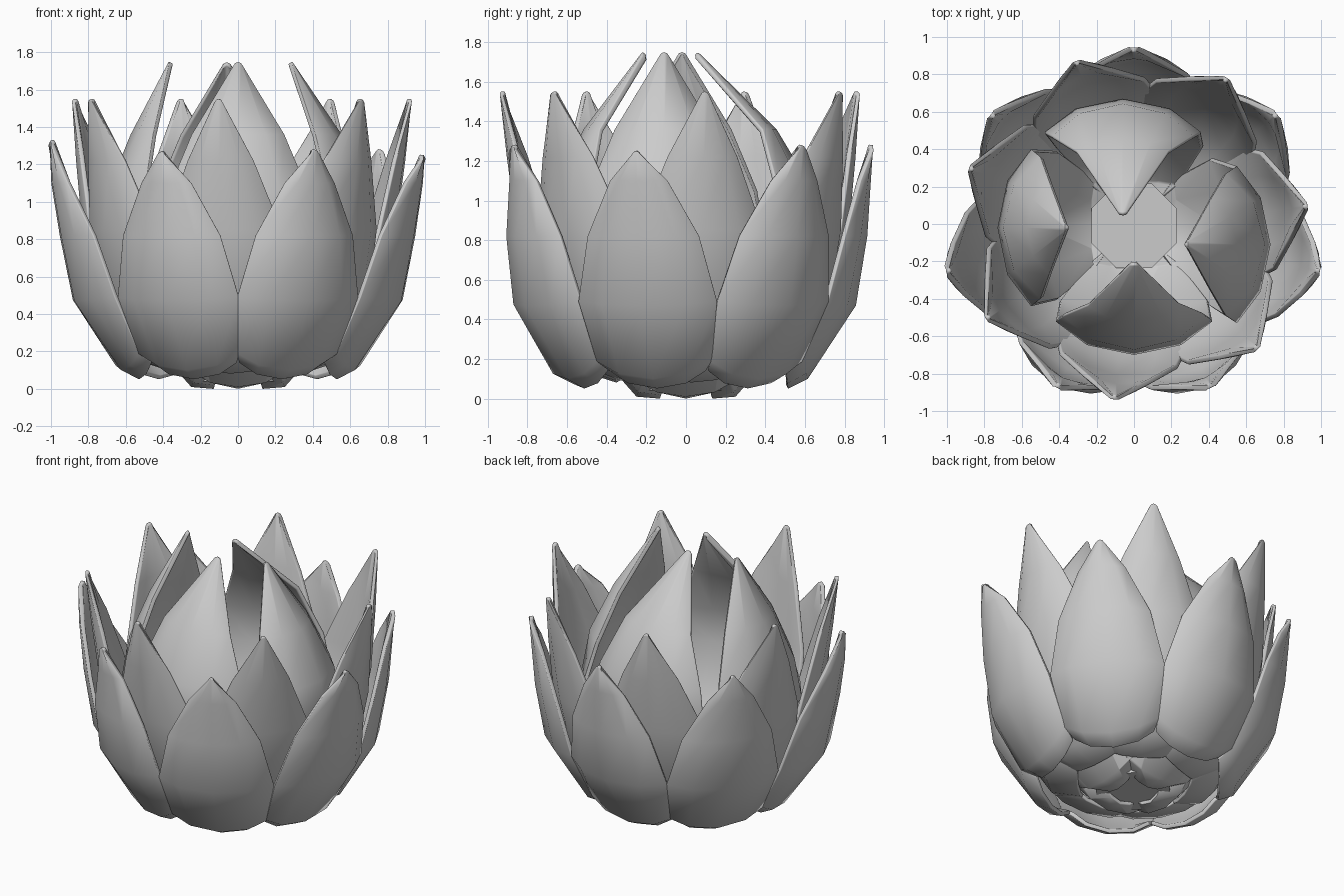
import bpy, bmesh, math

if "Cube" in bpy.data.objects:
    bpy.data.objects.remove(bpy.data.objects["Cube"])

COLS = [-1, -0.6, 0, 0.6, 1]


def petal(name, az, rows, shift=0.0, dy=0.0, thick=0.05):
    """Cupped petal; each row = (radius, z, half width, cup depth, edge rise)."""
    a = math.radians(az)
    rx, ry, tx, ty = math.cos(a), math.sin(a), -math.sin(a), math.cos(a)
    bm = bmesh.new()
    grid = []
    for r, z, w, d, e in rows:
        line = []
        for u in COLS:
            bend = abs(u) ** 2.4
            rad, lat = r - d * bend, w * u + shift * min(1, z / 0.8)
            line.append(bm.verts.new((rad * rx + lat * tx, rad * ry + lat * ty + dy, z + e * bend)))
        grid.append(line)
    for lo, hi in zip(grid, grid[1:]):
        for i in range(len(COLS) - 1):
            bm.faces.new((lo[i], lo[i + 1], hi[i + 1], hi[i]))
    bm.normal_update()
    bm.verts.index_update()
    rim = [v.index for v in bm.verts if v.is_boundary]
    inside = [v.index for v in bm.verts if not v.is_boundary]
    me = bpy.data.meshes.new(name)
    bm.to_mesh(me)
    bm.free()
    ob = bpy.data.objects.new(name, me)
    bpy.context.collection.objects.link(ob)
    for p in me.polygons:
        p.use_smooth = True
    # thick in the middle, thin at the rim
    g = ob.vertex_groups.new(name="body")
    g.add(inside, 1.0, 'REPLACE')
    g.add(rim, 0.5, 'REPLACE')
    s = ob.modifiers.new("thickness", 'SOLIDIFY')
    s.thickness, s.offset, s.vertex_group = thick, -1, "body"
    b = ob.modifiers.new("rounded_rim", 'BEVEL')
    b.width, b.segments, b.limit_method = 0.01, 2, 'ANGLE'
    b.angle_limit = math.radians(50)
    return ob


# Outer ring of seven short petals, each with its own tip radius and height
tips = [(0.97, 1.28), (0.98, 1.28), (1.03, 1.33), (0.945, 1.27),
        (0.945, 1.28), (1.02, 1.25), (0.98, 1.28)]
for k, (tr, tz) in enumerate(tips):
    lean = (tr - 0.98) * 0.5
    outer = [(0.54, 0.05, 0.25, 0.01, 0.09), (0.64, 0.10, 0.30, 0.03, 0.09),
             (0.885 + lean * 0.5, 0.47, 0.36, 0.14, 0.02),
             (0.945 + lean, 0.82, 0.29, 0.11, 0.0), (tr - 0.012, 1.10, 0.15, 0.05, 0.0),
             (tr, tz, 0.025, 0.0, -0.02)]
    petal("outer_petal", 90 + k * 360 / 7, outer, dy=-0.025)

# Middle ring of seven taller petals
middle = [(0.34, 0.08, 0.20, 0.02, 0.04), (0.53, 0.14, 0.28, 0.04, 0.05),
          (0.77, 0.50, 0.35, 0.12, 0.02),
          (0.85, 0.85, 0.32, 0.12, 0.0), (0.90, 1.22, 0.18, 0.07, 0.0),
          (0.935, 1.55, 0.025, 0.0, -0.02)]
for k in range(7):
    petal("middle_petal", -45 + k * 360 / 7, middle, dy=-0.01)

# Four inner petals leaning over the centre:
# azimuth, belly radius, tip radius, sideways shift, upper cup depth
for az, belly, tip, shift, cup in [(0, 0.73, 0.29, -0.11, 0.14), (90, 0.67, 0.06, 0.06, 0.07),
                                   (180, 0.73, 0.37, 0.02, 0.12), (270, 0.70, 0.22, 0.0, 0.08)]:
    r3 = belly * 0.88
    inner = [(0.13, 0.0, 0.12, 0.02, 0.06), (0.25, 0.01, 0.25, 0.03, 0.08),
             (0.54, 0.34, 0.40, 0.12, 0.04),
             (belly, 0.80, 0.42, 0.18, 0.0),
             (belly * 0.96, 1.05, 0.38, 0.14 + cup / 2, 0.0),
             (tip + (r3 - tip) * 0.75, 1.36, 0.25, cup, 0.0),
             (tip, 1.75, 0.025, 0.0, -0.02)]
    petal("inner_petal", az, inner, shift)

# Octagonal floor joining the inner petals
bpy.ops.mesh.primitive_cylinder_add(vertices=8, radius=0.245, depth=0.06,
                                    location=(0, -0.01, 0.07), rotation=(0, 0, math.radians(22.5)))
bpy.context.object.name = "flower_base"
